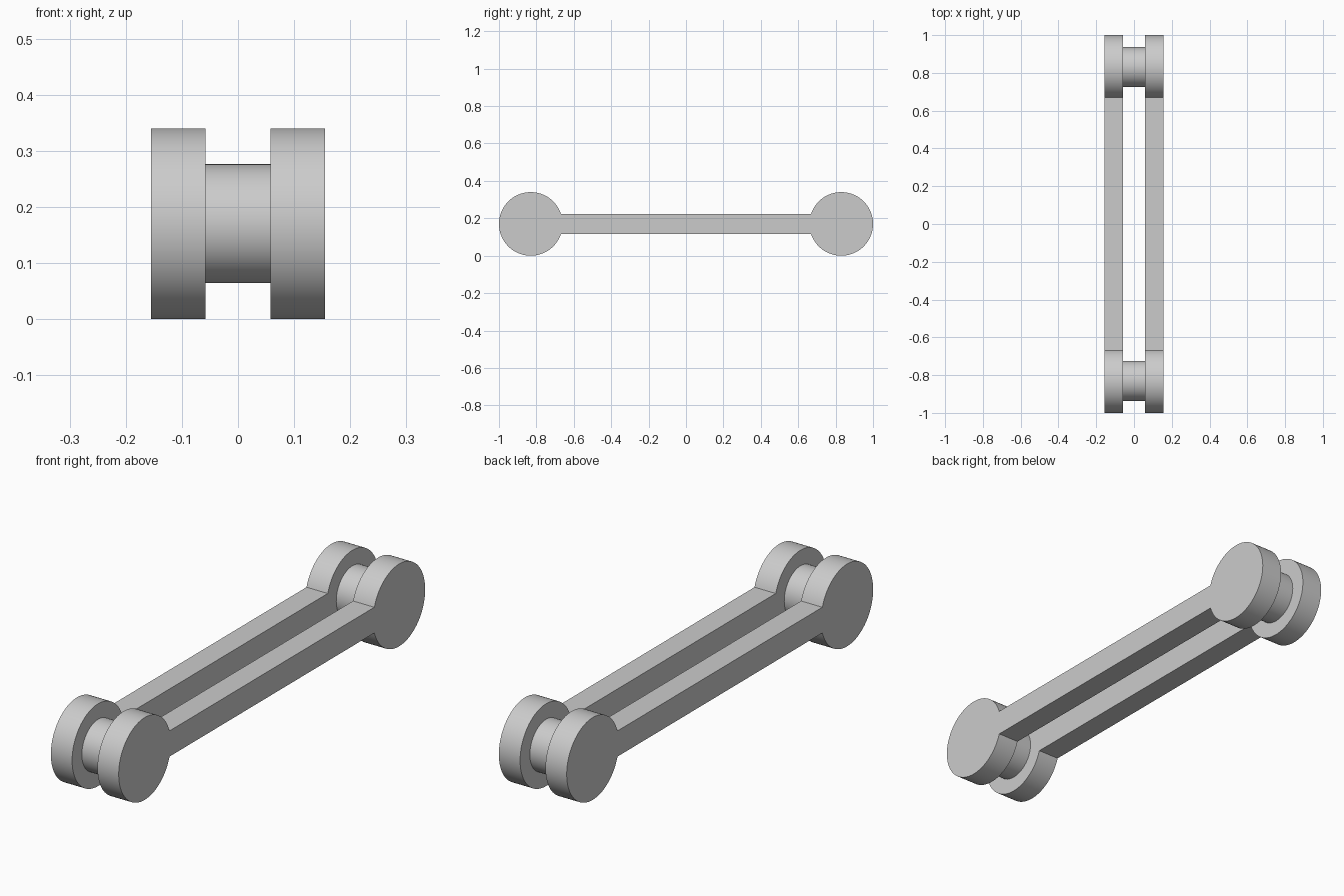
import bpy, bmesh
from math import pi, sin, cos, asin

if "Cube" in bpy.data.objects:
    bpy.data.objects.remove(bpy.data.objects["Cube"])

R = 0.17          # end disc radius, also height of the centre line
PIN_R = 0.106     # pin radius
END_Y = 1 - R     # disc centre distance from the middle
BAR_H = 0.053     # half height of the bar
X_IN, X_OUT = 0.058, 0.155
STEPS = 96


def shade(obj):
    bpy.ops.object.select_all(action='DESELECT')
    obj.select_set(True)
    bpy.context.view_layer.objects.active = obj
    bpy.ops.object.shade_smooth_by_angle(angle=pi / 6)


def end_arc(side):
    # disc outline, open where the bar joins it
    a = asin(BAR_H / R)
    start = -pi + a if side > 0 else a
    span = 2 * pi - 2 * a
    return [(side * END_Y + R * cos(start + span * i / STEPS),
             R + R * sin(start + span * i / STEPS)) for i in range(STEPS + 1)]


# side plate: dumbbell outline extruded along x, mirrored to the other side
bm = bmesh.new()
outline = end_arc(1) + end_arc(-1)
face = bm.faces.new([bm.verts.new((X_IN, y, z)) for y, z in outline])
ext = bmesh.ops.extrude_face_region(bm, geom=[face], use_keep_orig=True)
moved = [g for g in ext['geom'] if isinstance(g, bmesh.types.BMVert)]
bmesh.ops.translate(bm, verts=moved, vec=(X_OUT - X_IN, 0, 0))
bmesh.ops.recalc_face_normals(bm, faces=bm.faces)
mesh = bpy.data.meshes.new("side_plates")
bm.to_mesh(mesh)
bm.free()
plates = bpy.data.objects.new("side_plates", mesh)
bpy.context.collection.objects.link(plates)
shade(plates)
plates.modifiers.new("mirror", 'MIRROR').use_axis[0] = True

# pins joining the two plates at each end
for name, side in (("front_pin", -1), ("back_pin", 1)):
    bpy.ops.mesh.primitive_cylinder_add(
        vertices=STEPS, radius=PIN_R, depth=2 * X_IN, end_fill_type='NOTHING',
        location=(0, side * END_Y, R), rotation=(0, pi / 2, 0))
    pin = bpy.context.object
    pin.name = name
    shade(pin)
